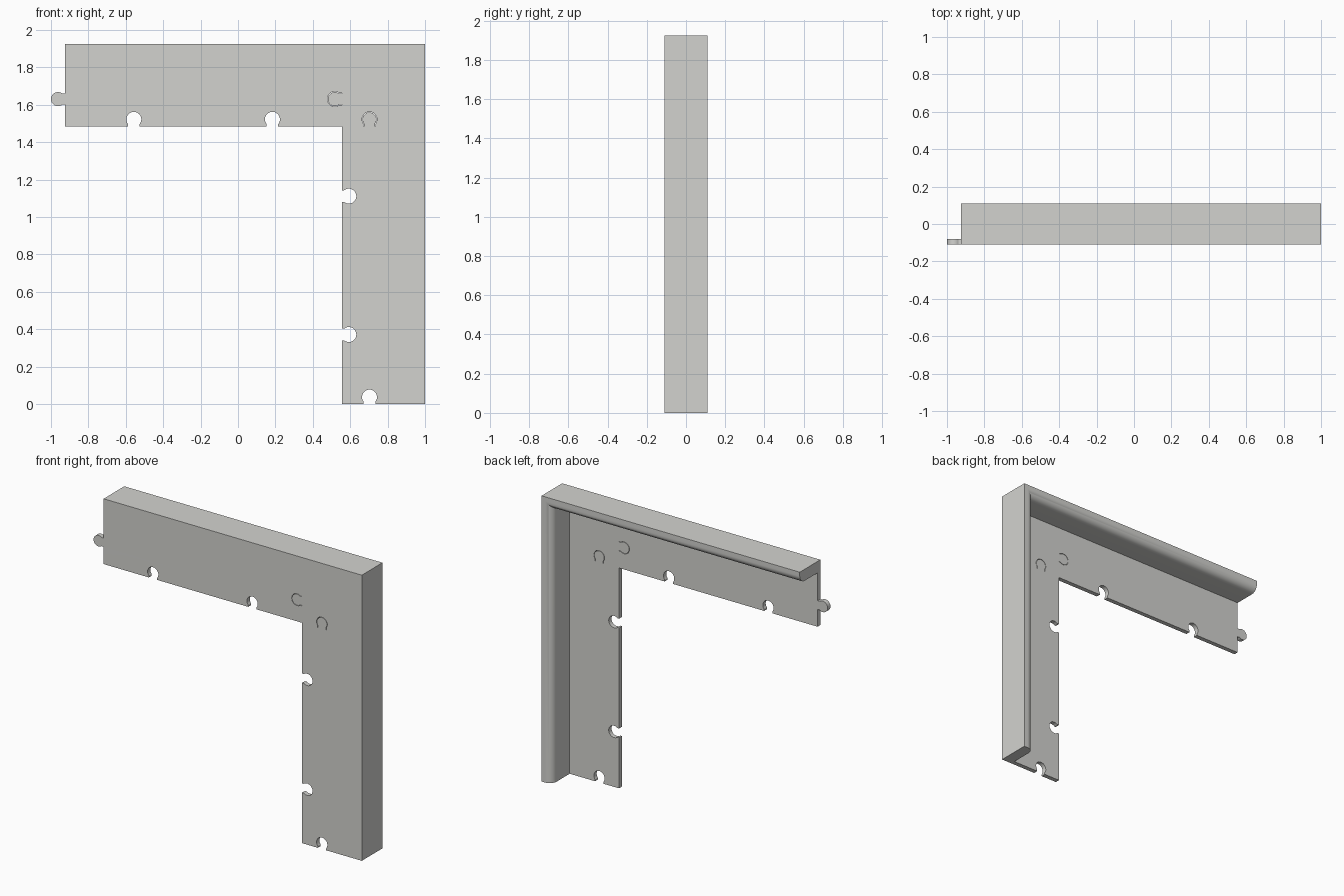
import bpy, bmesh, math
from mathutils import Vector

if "Cube" in bpy.data.objects:
    bpy.data.objects.remove(bpy.data.objects["Cube"])

LEFT, RIGHT, TOP = -0.925, 1.0, 1.925       # outer frame limits
IN_X, IN_Z = 0.555, 1.485                   # inner edges of the L
FRONT, PLATE_BACK, BACK = -0.11, -0.08, 0.11

grey = bpy.data.materials.new("light_grey")
grey.diffuse_color = (0.65, 0.65, 0.625, 1)
grey.use_nodes = True
grey.node_tree.nodes["Principled BSDF"].inputs["Base Color"].default_value = grey.diffuse_color


def keyhole(base, direction, r, neck, reach=0.0375, steps=28):
    """Jigsaw knob outline: a neck rising from an edge point into a round head."""
    d = Vector(direction)
    s = Vector((-d.y, d.x))
    b = Vector(base)
    a0 = math.asin(neck / r)
    pts = [b + s * neck]
    for i in range(steps + 1):
        a = math.pi - a0 - (2 * math.pi - 2 * a0) * i / steps
        pts.append(b + d * (reach + r * math.cos(a)) + s * (r * math.sin(a)))
    pts.append(b - s * neck)
    return pts


def groove(base, direction):
    """Thin slot between a knob and its socket."""
    return (keyhole(base, direction, 0.0400, 0.0320)
            + keyhole(base, direction, 0.0373, 0.0293)[::-1])


def socket(base, direction):
    return keyhole(base, direction, 0.04, 0.031)


def finish(ob):
    ob.data.materials.clear()
    ob.data.materials.append(grey)
    bpy.ops.object.select_all(action='DESELECT')
    ob.select_set(True)
    bpy.context.view_layer.objects.active = ob
    bpy.ops.object.shade_smooth_by_angle(angle=math.radians(30))


# Plate: L outline with sockets, one knob and two slots
outline = [Vector((LEFT, TOP))]
outline += keyhole((LEFT, 1.631), (-1, 0), 0.0375, 0.0295)[::-1]
outline.append(Vector((LEFT, IN_Z)))
if outline[1].y < outline[-2].y:             # knob runs downwards
    outline[1:-1] = outline[1:-1][::-1]
for x in (-0.557, 0.184):
    outline += socket((x, IN_Z), (0, 1))
outline.append(Vector((IN_X, IN_Z)))
for z in (1.112, 0.372):
    outline += socket((IN_X, z), (1, 0))
outline.append(Vector((IN_X, 0)))
outline += socket((0.703, 0), (0, 1))
outline += [Vector((RIGHT, 0)), Vector((RIGHT, TOP))]

curve = bpy.data.curves.new("plate", 'CURVE')
curve.dimensions = '2D'
curve.fill_mode = 'BOTH'
curve.extrude = (PLATE_BACK - FRONT) / 2
for loop in (outline, groove((IN_X, 1.631), (-1, 0)), groove((0.703, IN_Z), (0, 1))):
    sp = curve.splines.new('POLY')
    sp.points.add(len(loop) - 1)
    for p, v in zip(sp.points, loop):
        p.co = (v.x, v.y, 0, 1)
    sp.use_cyclic_u = True
plate = bpy.data.objects.new("plate", curve)
bpy.context.collection.objects.link(plate)
bpy.context.view_layer.objects.active = plate
plate.select_set(True)
bpy.ops.object.convert(target='MESH')
plate = bpy.context.view_layer.objects.active
bm = bmesh.new()
bm.from_mesh(plate.data)
for v in bm.verts:                           # stand the plate upright
    x, y, z = v.co
    v.co = (x, (FRONT + PLATE_BACK) / 2 - z, y)
bmesh.ops.remove_doubles(bm, verts=bm.verts, dist=1e-5)
bmesh.ops.recalc_face_normals(bm, faces=bm.faces)
bm.to_mesh(plate.data)
bm.free()
finish(plate)

# Rim: rounded profile (inset, depth) swept along the top and right edges, mitred
W, R = 0.077, 0.05
profile = [(0, PLATE_BACK), (0, BACK)]
for i in range(13):
    a = math.pi / 2 * (1 - i / 12)
    profile.append((W - R + R * math.cos(a), BACK - R + R * math.sin(a)))
profile.append((W, PLATE_BACK))
bm = bmesh.new()
rings = [
    [bm.verts.new((LEFT, y, TOP - d)) for d, y in profile],
    [bm.verts.new((RIGHT - d, y, TOP - d)) for d, y in profile],
    [bm.verts.new((RIGHT - d, y, 0)) for d, y in profile],
]
n = len(profile)
for a, b in zip(rings, rings[1:]):
    for i in range(n):
        j = (i + 1) % n
        bm.faces.new((a[i], a[j], b[j], b[i]))
bm.faces.new(rings[0])
bm.faces.new(rings[-1][::-1])
bmesh.ops.recalc_face_normals(bm, faces=bm.faces)
mesh = bpy.data.meshes.new("rim")
bm.to_mesh(mesh)
bm.free()
rim = bpy.data.objects.new("rim", mesh)
bpy.context.collection.objects.link(rim)
finish(rim)
